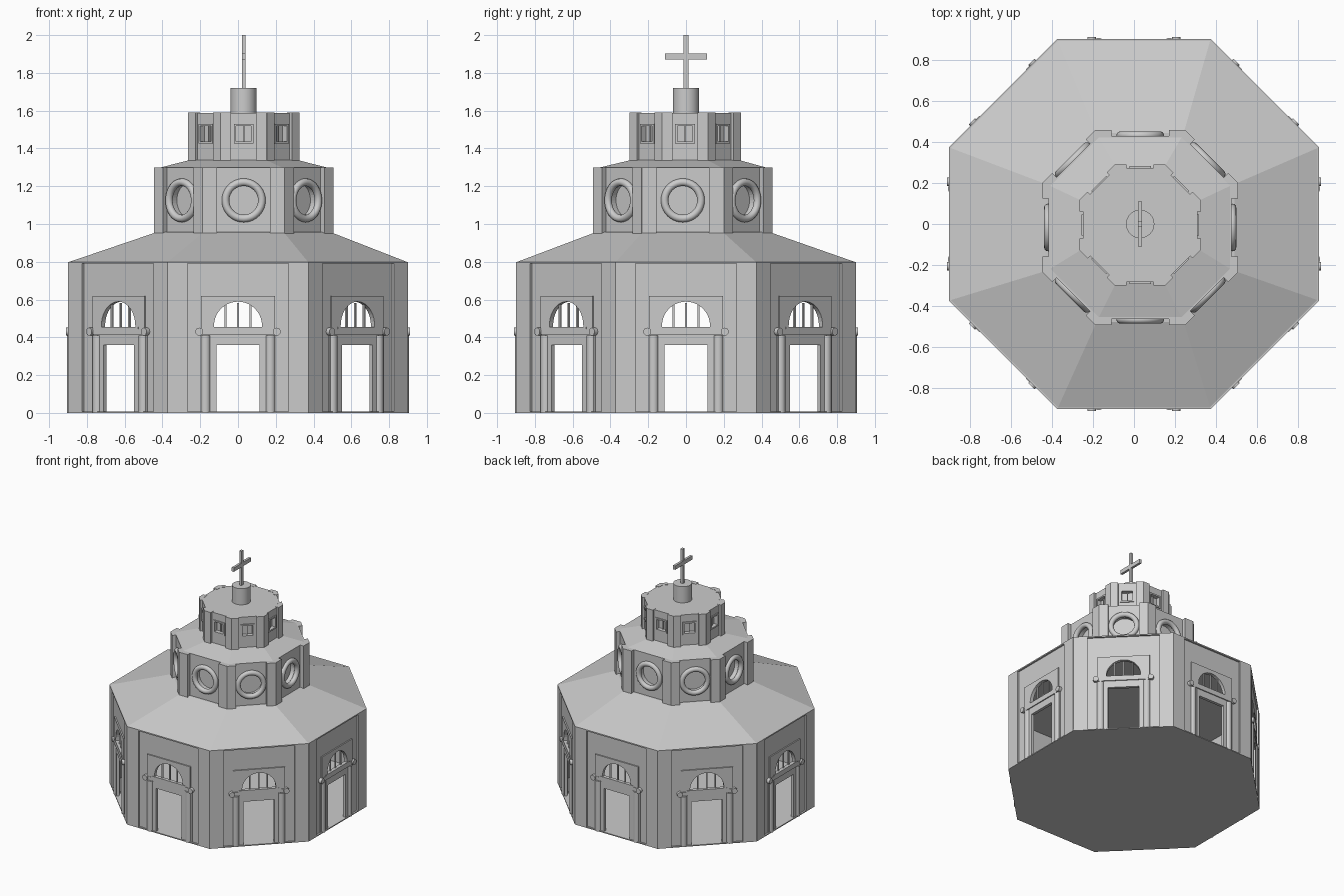
import bpy, bmesh
from math import pi, cos, sin
from mathutils import Matrix, Vector

if "Cube" in bpy.data.objects:
    bpy.data.objects.remove(bpy.data.objects["Cube"])

T = Matrix.Translation
UP = Matrix.Rotation(pi / 2, 4, 'X')      # drawing plane -> upright, facing -y


def link(name, mesh, mat=Matrix()):
    ob = bpy.data.objects.new(name, mesh)
    bpy.context.collection.objects.link(ob)
    ob.matrix_world = mat
    return ob


def ring_of(name, mesh, ks=range(8), centre=(0, 0)):
    """Repeat a part built for the front side around the octagon."""
    for k in ks:
        link(name, mesh, T((centre[0], centre[1], 0)) @ Matrix.Rotation(k * pi / 4, 4, 'Z'))


def curve_mesh(loops, v, depth=0.0, tube=0.0):
    """Filled panel (holes allowed) with outer face at distance v, or a round tube."""
    cu = bpy.data.curves.new("profile", 'CURVE')
    cu.dimensions = '3D' if tube else '2D'
    if tube:
        cu.bevel_depth, cu.bevel_resolution = tube, 4
    else:
        cu.fill_mode, cu.extrude = 'BOTH', depth / 2
    for pts in loops:
        s = cu.splines.new('POLY')
        s.points.add(len(pts) - 1)
        for p, (x, y) in zip(s.points, pts):
            p.co = (x, y, 0, 1)
        s.use_cyclic_u = True
        s.use_smooth = bool(tube)
    ob = bpy.data.objects.new("profile", cu)
    me = bpy.data.meshes.new_from_object(ob)
    bpy.data.objects.remove(ob)
    me.transform(T((0, -(v - depth / 2), 0)) @ UP)
    return me


def rect(x0, x1, z0, z1):
    return [(x0, z0), (x1, z0), (x1, z1), (x0, z1)]


def circle(r, z, n=40):
    return [(r * cos(2 * pi * i / n), z + r * sin(2 * pi * i / n)) for i in range(n)]


def portal(w, h, dw, dh):
    """Upside-down U outline: a slab with a doorway open at the bottom."""
    return [(-w, 0), (-dw, 0), (-dw, dh), (dw, dh), (dw, 0), (w, 0), (w, h), (-w, h)]


def boxes(items):
    bm = bmesh.new()
    for x0, x1, y0, y1, z0, z1 in items:
        m = T(((x0 + x1) / 2, (y0 + y1) / 2, (z0 + z1) / 2)) @ Matrix.Diagonal((x1 - x0, y1 - y0, z1 - z0, 1))
        bmesh.ops.create_cube(bm, size=1, matrix=m)
    return finish(bm)


def cylinders(items, n=20):
    bm = bmesh.new()
    for r, h, m in items:
        bmesh.ops.create_cone(bm, cap_ends=True, segments=n, radius1=r, radius2=r, depth=h, matrix=m)
    for f in bm.faces:
        f.smooth = len(f.verts) == 4
    return finish(bm)


def finish(bm):
    me = bpy.data.meshes.new("part")
    bm.to_mesh(me)
    bm.free()
    return me


def octagon(a, d):
    """Octagon with straight apothem a and diagonal apothem d."""
    t = d * 2 ** 0.5 - a
    return [(a, -t), (a, t), (t, a), (-t, a), (-a, t), (-a, -t), (-t, -a), (t, -a)]


def frustum(name, low, c0, z0, high, c1, z1):
    bm = bmesh.new()
    b = [bm.verts.new((x + c0[0], y + c0[1], z0)) for x, y in low]
    t = [bm.verts.new((x + c1[0], y + c1[1], z1)) for x, y in high]
    bm.faces.new(b[::-1])
    bm.faces.new(t)
    for i in range(8):
        j = (i + 1) % 8
        bm.faces.new((b[i], b[j], t[j], t[i]))
    link(name, finish(bm))


O, C2, C3 = (0, 0), (0.03, -0.017), (0.03, -0.005)
MAIN, DIAG = range(0, 8, 2), range(1, 8, 2)

# ---- ground storey ----
oct1 = octagon(0.9, 0.9)
frustum("floor", oct1, O, 0, oct1, O, 0.008)
arch = [(-0.127, 0.44), (0.127, 0.44)] + [
    (0.127 * cos(pi * i / 20), 0.462 + 0.127 * sin(pi * i / 20)) for i in range(21)]
ring_of("corner_pilasters", curve_mesh([portal(0.372, 0.8, 0.268, 0.79)], 0.9, 0.03))
ring_of("wall", curve_mesh([portal(0.358, 0.798, 0.115, 0.36), arch], 0.886, 0.018))
ring_of("arch_surround", curve_mesh([rect(-0.195, 0.195, 0.435, 0.62), arch], 0.896, 0.02))
ring_of("door_frame", curve_mesh([portal(0.142, 0.415, 0.115, 0.36)], 0.892, 0.02))
ring_of("arch_rim", curve_mesh([rect(-0.15, 0.15, 0.44, 0.455)], 0.9, 0.03))
ring_of("columns", cylinders([(0.027, 0.41, T((s * 0.172, -0.878, 0.205))) for s in (-1, 1)]))
ring_of("column_backing", boxes([(s * 0.172 - 0.038, s * 0.172 + 0.038, -0.89, -0.87, 0, 0.415) for s in (-1, 1)]))
ring_of("cornice", boxes([(-0.205, 0.205, -0.9, -0.87, 0.415, 0.445)]))
ring_of("cornice_scrolls", cylinders([(0.021, 0.042, T((s * 0.205, -0.89, 0.43)) @ UP) for s in (-1, 1)]))
ring_of("window_bars", boxes([(x - 0.005, x + 0.005, -0.883, -0.873, 0.44, 0.582 - 2 * x * x)
                              for x in (-0.066, 0, 0.066)]))

# ---- main roof ----
frustum("main_roof", oct1, O, 0.797, octagon(0.46, 0.475), C2, 0.957)

# ---- drum with round windows ----
frustum("drum_core", octagon(0.39, 0.405), C2, 0.94, octagon(0.39, 0.405), C2, 1.3)
for ks, v, h, inner in ((MAIN, 0.445, 0.2055, 0.14), (DIAG, 0.46, 0.17, 0.115)):
    ring_of("drum_wall", curve_mesh([rect(-h, h, 0.94, 1.3), circle(0.09, 1.125)], v, 0.05), ks, C2)
    ring_of("round_window_rim", curve_mesh([circle(0.096, 1.125)], v + 0.003, 0, 0.02), ks, C2)
    w = h + 0.0125
    ring_of("drum_pilasters", curve_mesh([rect(-w, -inner, 0.945, 1.3), rect(inner, w, 0.945, 1.3)],
                                         v + 0.03, 0.05), ks, C2)
frustum("drum_roof", octagon(0.445, 0.46), C2, 1.298, octagon(0.28, 0.28), C3, 1.34)

# ---- lantern with square windows ----
frustum("lantern_core", octagon(0.252, 0.252), C3, 1.32, octagon(0.252, 0.252), C3, 1.588)
square, frame = rect(-0.04, 0.04, 1.438, 1.518), rect(-0.052, 0.052, 1.426, 1.53)
ring_of("lantern_wall", curve_mesh([rect(-0.114, 0.114, 1.32, 1.588), square], 0.278, 0.03), centre=C3)
ring_of("lantern_window_frame", curve_mesh([frame, square], 0.286, 0.02), centre=C3)
ring_of("lantern_mullion", boxes([(-0.004, 0.004, -0.262, -0.25, 1.438, 1.518)]), centre=C3)
ring_of("lantern_pilasters", curve_mesh([rect(-0.122, -0.066, 1.325, 1.59), rect(0.066, 0.122, 1.325, 1.59)],
                                        0.295, 0.035), centre=C3)

# ---- finial and cross ----
link("finial", cylinders([(0.069, 0.14, T((0.03, 0, 1.65)))], 32))
link("cross", boxes([(0.02, 0.04, -0.012, 0.012, 1.71, 2.0), (0.0205, 0.0395, -0.11, 0.11, 1.87, 1.902)]))
